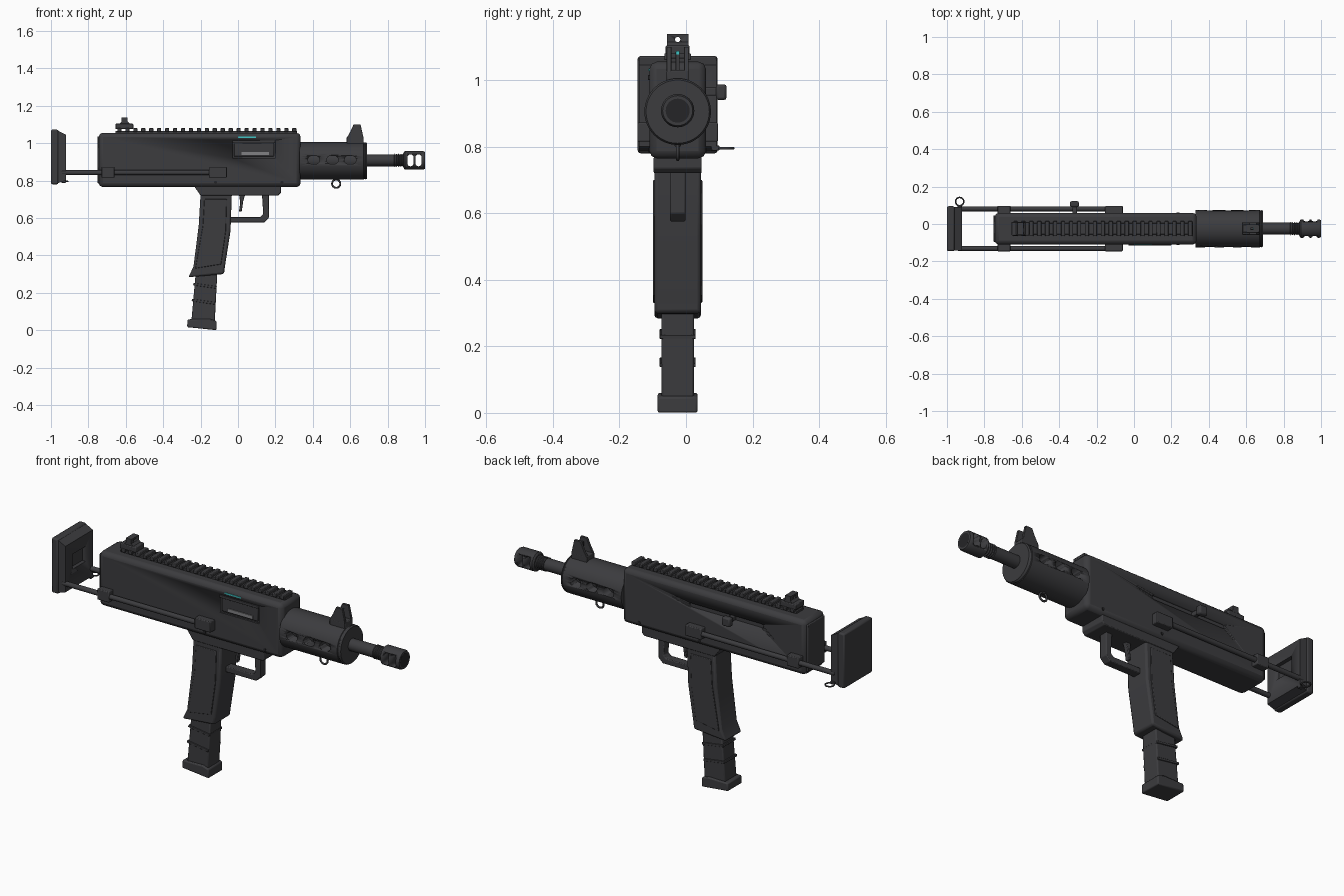
import bpy, bmesh, math
from mathutils import Matrix, Vector

if "Cube" in bpy.data.objects:
    bpy.data.objects.remove(bpy.data.objects["Cube"])

CY = -0.025  # centre plane of the body


def material(name, rgb):
    m = bpy.data.materials.new(name)
    m.use_nodes = True
    m.diffuse_color = (*rgb, 1)
    m.node_tree.nodes["Principled BSDF"].inputs["Base Color"].default_value = (*rgb, 1)
    return m


BODY = material("dark gunmetal", (0.045, 0.045, 0.049))
BLACK = material("recess black", (0.018, 0.018, 0.02))
STEEL = material("bare steel", (0.22, 0.22, 0.23))
TEAL = material("teal paint", (0.05, 0.55, 0.55))


def finish(name, bm, mat, bevel=0.0, segments=2):
    bmesh.ops.recalc_face_normals(bm, faces=bm.faces)
    mesh = bpy.data.meshes.new(name)
    bm.to_mesh(mesh)
    bm.free()
    mesh.materials.append(mat)
    ob = bpy.data.objects.new(name, mesh)
    bpy.context.collection.objects.link(ob)
    if bevel:
        mod = ob.modifiers.new("bevel", 'BEVEL')
        mod.width, mod.segments, mod.limit_method = bevel, segments, 'ANGLE'
    bpy.ops.object.select_all(action='DESELECT')
    bpy.context.view_layer.objects.active = ob
    ob.select_set(True)
    bpy.ops.object.shade_smooth_by_angle(angle=math.radians(35))
    return ob


def prism(name, pts, y0, y1, mat=BODY, bevel=0.004):
    """Side profile (x, z) extruded across y."""
    bm = bmesh.new()
    face = bm.faces.new([bm.verts.new((x, y0, z)) for x, z in pts])
    ext = bmesh.ops.extrude_face_region(bm, geom=[face])["geom"]
    bmesh.ops.translate(bm, vec=(0, y1 - y0, 0),
                        verts=[v for v in ext if isinstance(v, bmesh.types.BMVert)])
    return finish(name, bm, mat, bevel)


def box(name, x0, x1, y0, y1, z0, z1, mat=BODY, bevel=0.004):
    return prism(name, [(x0, z0), (x1, z0), (x1, z1), (x0, z1)], y0, y1, mat, bevel)


def lathe(name, profile, y, z, mat=BODY, n=40):
    """Profile (x, radius) spun about an axis along x."""
    bm = bmesh.new()
    rings = [[bm.verts.new((x, y + r * math.cos(math.tau * i / n),
                            z + r * math.sin(math.tau * i / n))) for i in range(n)]
             for x, r in profile]
    for a, b in zip(rings, rings[1:]):
        for i in range(n):
            bm.faces.new((a[i], a[(i + 1) % n], b[(i + 1) % n], b[i]))
    bm.faces.new(rings[0])
    bm.faces.new(rings[-1])
    return finish(name, bm, mat)


def ring(name, centre, axis, radius, tube):
    bpy.ops.mesh.primitive_torus_add(location=centre, major_radius=radius, minor_radius=tube,
                                     major_segments=24, minor_segments=8)
    ob = bpy.context.object
    ob.name = name
    if axis == 'Y':
        ob.rotation_euler.x = math.pi / 2
    ob.data.materials.append(BODY)
    bpy.ops.object.shade_smooth()


def stadium(cx, cz, w, h, n=8):
    """Rounded slot outline; the long way is whichever of w, h is larger."""
    r = min(w, h) / 2
    out = []
    for i in range(4 * n):
        a = math.tau * (i + 0.5) / (4 * n)
        c, s = math.cos(a), math.sin(a)
        out.append((cx + r * c + math.copysign(w / 2 - r, c),
                    cz + r * s + math.copysign(h / 2 - r, s)))
    return out


def cut(target, cutter):
    cutter.hide_render = True
    mod = target.modifiers.new("cut", 'BOOLEAN')
    mod.operation, mod.object, mod.solver = 'DIFFERENCE', cutter, 'EXACT'
    bpy.context.view_layer.objects.active = target
    bpy.ops.object.modifier_apply(modifier=mod.name)
    bpy.data.objects.remove(cutter)


# Receiver with ejection port and bolt slot
receiver = box("receiver", -0.745, 0.335, -0.11, 0.06, 0.765, 1.055, bevel=0.022)
bpy.context.view_layer.objects.active = receiver
bpy.ops.object.modifier_apply(modifier="bevel")
cut(receiver, box("port_cutter", -0.03, 0.2, -0.2, -0.1, 0.92, 1.015, bevel=0))
cut(receiver, prism("slot_cutter", stadium(-0.28, 0.965, 0.44, 0.025), 0.05, 0.2, bevel=0))
box("port_cover", -0.022, 0.192, -0.108, -0.095, 0.928, 1.0)
box("port_lip", -0.03, 0.2, -0.114, -0.1, 1.0, 1.015, bevel=0.002)
box("bolt_strip", 0.02, 0.165, -0.1125, -0.1, 0.937, 0.953, STEEL, 0)
box("rear_plate", -0.752, -0.74, -0.095, 0.045, 0.785, 1.035)
box("marking_line", 0.0, 0.095, -0.1125, -0.108, 1.027, 1.034, TEAL, 0)

# Bolt handle
box("bolt_handle_stem", -0.33, -0.305, 0.045, 0.1, 0.953, 0.977)
box("bolt_handle_knob", -0.342, -0.295, 0.09, 0.122, 0.94, 0.987, bevel=0.008)

# Top rail
box("rail_base", -0.655, 0.315, CY - 0.03, CY + 0.03, 1.05, 1.066, bevel=0.002)
for i in range(23):
    x = -0.645 + i * 0.0425
    box(f"rail_tooth_{i + 1}", x, x + 0.022, CY - 0.04, CY + 0.04, 1.06, 1.08, bevel=0.003)

# Rear sight with a peep hole
box("rear_sight_base", -0.655, -0.56, CY - 0.036, CY + 0.036, 1.075, 1.104)
peep = prism("rear_sight_leaf", [(-0.635, 1.1), (-0.575, 1.1), (-0.59, 1.115), (-0.59, 1.138),
                                 (-0.622, 1.138), (-0.622, 1.115)], CY - 0.032, CY + 0.032, bevel=0)
cut(peep, lathe("peep_cutter", [(-0.7, 0.008), (-0.5, 0.008)], CY, 1.122, n=16))

# Front sight: base, two ears and a post
box("front_sight_base", 0.58, 0.672, CY - 0.033, CY + 0.033, 0.99, 1.03)
for side, s in (("left", 1), ("right", -1)):
    y = CY + s * 0.026
    prism(f"front_sight_ear_{side}", [(0.58, 1.025), (0.672, 1.025), (0.655, 1.1), (0.618, 1.1),
                                      (0.6, 1.06)], y - 0.007, y + 0.007, bevel=0.002)
box("front_sight_post", 0.622, 0.638, CY - 0.006, CY + 0.006, 1.02, 1.085, bevel=0.001)
box("front_sight_dot", 0.637, 0.64, CY - 0.005, CY + 0.005, 1.077, 1.087, TEAL, 0)

# Barrel shroud with cooling slots
shroud = lathe("barrel_shroud", [(0.33, 0.1), (0.672, 0.1), (0.674, 0.097), (0.68, 0.097),
                                 (0.682, 0.1), (0.69, 0.095)], CY, 0.905, n=48)
for x in (0.405, 0.505, 0.6):
    cut(shroud, prism("slot_cutter", stadium(x, 0.91, 0.062, 0.044), -0.2, 0.2, bevel=0))
lathe("barrel", [(0.34, 0.05), (0.68, 0.05), (0.681, 0.032), (0.84, 0.032), (0.89, 0.03)], CY, 0.908)
threads = [(0.835 + 0.006 * i, 0.028 if i % 2 else 0.036) for i in range(10)]
lathe("barrel_threads", threads, CY, 0.908)
ring("front_sling_loop", (0.525, CY, 0.783), 'Y', 0.022, 0.005)
box("sling_loop_stud", 0.515, 0.535, CY - 0.01, CY + 0.01, 0.8, 0.812)

# Muzzle brake with cross ports
brake = lathe("muzzle_brake", [(0.885, 0.04), (0.892, 0.05), (0.99, 0.05), (1.0, 0.045)], CY, 0.908)
for x in (0.922, 0.965):
    cut(brake, prism("port_cutter", stadium(x, 0.908, 0.033, 0.064), -0.2, 0.2, bevel=0))
lathe("muzzle_bore", [(0.998, 0.036), (1.0005, 0.036)], CY, 0.908, BLACK)

# Folding stock: rods, brackets and butt plate, mirrored left and right
for side, s in (("left", 1), ("right", -1)):
    y = CY + s * 0.106
    lathe(f"stock_rod_{side}", [(-0.94, 0.013), (-0.1, 0.013)], y, 0.842, n=16)
    for part, x0, x1 in (("front", -0.155, -0.06), ("rear", -0.73, -0.66)):
        box(f"stock_bracket_{part}_{side}", x0, x1, *sorted((CY + s * 0.075, CY + s * 0.121)),
            0.815, 0.872)
butt = prism("butt_frame", [(-0.965, 0.785), (-0.92, 0.8), (-0.92, 1.045), (-0.965, 1.068)],
             CY - 0.116, CY + 0.116, bevel=0)
cut(butt, box("butt_cutter", -0.94, -0.9, CY - 0.055, CY + 0.055, 0.9, 0.98, bevel=0))
box("butt_pad", -1.0, -0.96, CY - 0.12, CY + 0.12, 0.78, 1.072, bevel=0.008)
ring("rear_sling_loop", (-0.932, 0.12, 0.795), 'Z', 0.022, 0.004)
box("rear_sling_stud", -0.945, -0.92, 0.075, 0.1, 0.788, 0.803, bevel=0.002)

# Lower frame, trigger guard and trigger
prism("lower_frame", [(-0.235, 0.77), (-0.2, 0.72), (0.215, 0.72), (0.23, 0.735), (0.23, 0.77)],
      CY - 0.072, CY + 0.072)
prism("trigger_guard", [(0.128, 0.73), (0.165, 0.73), (0.165, 0.6), (0.14, 0.575), (-0.05, 0.575),
                        (-0.05, 0.605), (0.12, 0.605), (0.135, 0.62)], CY - 0.023, CY + 0.023)
prism("trigger", [(0.005, 0.73), (0.04, 0.73), (0.028, 0.69), (0.02, 0.635), (0.005, 0.635),
                  (0.012, 0.68)], CY - 0.012, CY + 0.012, bevel=0.003)

# Grip with raised side panels
prism("grip", [(-0.2, 0.73), (-0.21, 0.56), (-0.238, 0.34), (-0.265, 0.283), (-0.075, 0.3),
               (-0.07, 0.34), (-0.04, 0.53), (-0.033, 0.73)], CY - 0.07, CY + 0.07, bevel=0.01)
prism("grip_panel", [(-0.18, 0.7), (-0.188, 0.56), (-0.228, 0.33), (-0.09, 0.352), (-0.065, 0.53),
                     (-0.06, 0.7)], CY - 0.074, CY + 0.074, bevel=0.003)

# Magazine, bands and base
prism("magazine", [(-0.225, 0.32), (-0.25, 0.04), (-0.125, 0.03), (-0.11, 0.32)],
      CY - 0.049, CY + 0.049, bevel=0.006)
for i, z in enumerate((0.24, 0.155)):
    x = -0.24 - 0.09 * (0.24 - z)
    prism(f"magazine_band_{i + 1}", [(x, z), (x + 0.125, z - 0.018), (x + 0.127, z - 0.006),
                                     (x + 0.002, z + 0.012)], CY - 0.054, CY + 0.054, bevel=0.002)
prism("magazine_base", [(-0.27, 0.058), (-0.272, 0.016), (-0.115, 0.0), (-0.115, 0.048),
                        (-0.15, 0.06)], CY - 0.06, CY + 0.06, bevel=0.006)

# Frame pins
for x in (-0.12, 0.235):
    prism("frame_pin", stadium(x, 0.79, 0.016, 0.016, 4), -0.112, 0.062, BLACK, 0)
